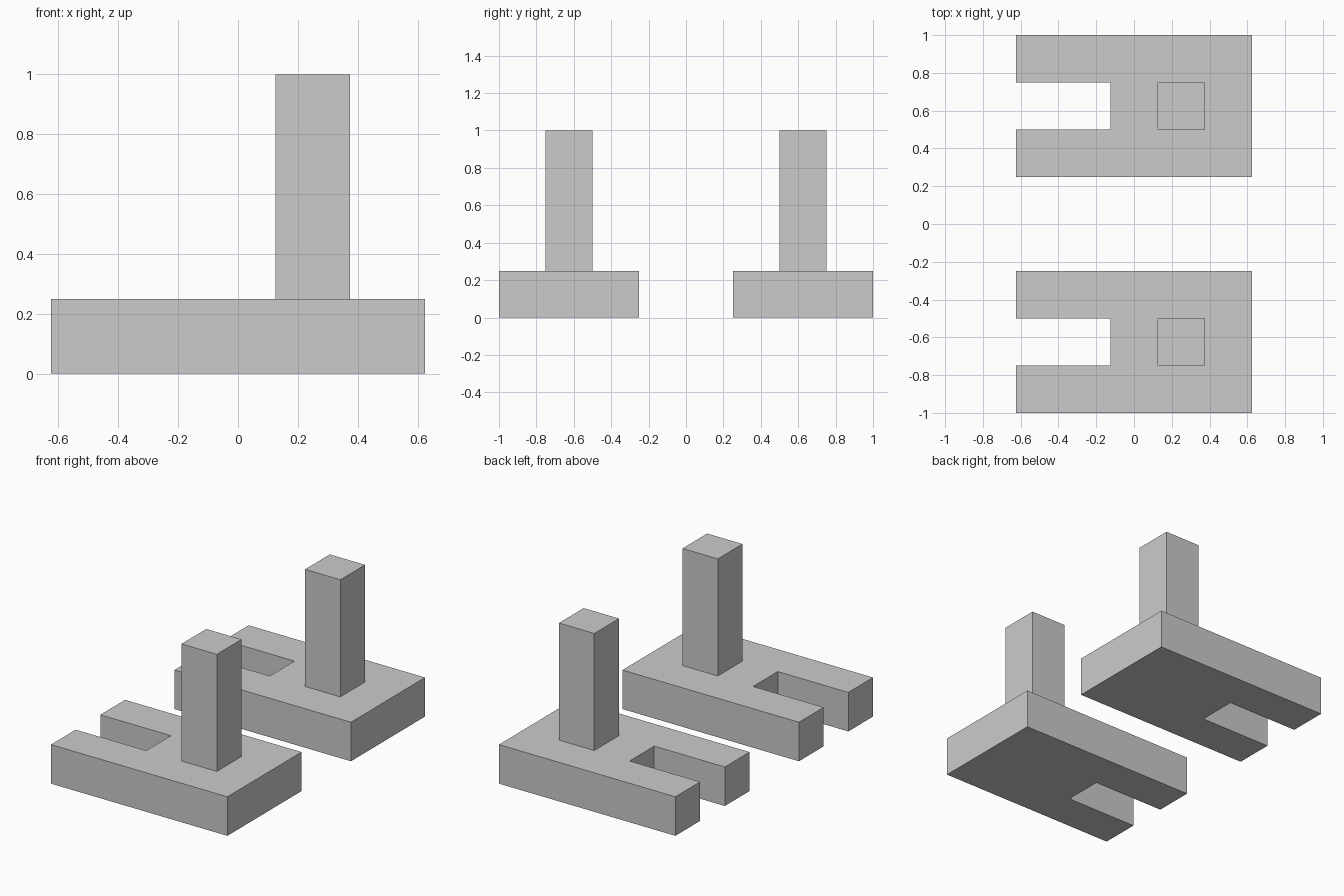
import bpy, bmesh
from mathutils import Vector

if "Cube" in bpy.data.objects:
    bpy.data.objects.remove(bpy.data.objects["Cube"])

CELL = 0.25


def extrude_up(bm, faces, height):
    """Extrude faces straight up and return the raised cap."""
    geom = bmesh.ops.extrude_face_region(bm, geom=faces)["geom"]
    verts = [g for g in geom if isinstance(g, bmesh.types.BMVert)]
    bmesh.ops.translate(bm, verts=verts, vec=(0, 0, height))
    return [g for g in geom if isinstance(g, bmesh.types.BMFace)]


def slotted_base_with_post():
    bm = bmesh.new()
    # Base footprint: 5 x 3 square cells
    bmesh.ops.create_grid(bm, x_segments=5, y_segments=3, size=0.5)
    bmesh.ops.scale(bm, verts=bm.verts, vec=(5 * CELL, 3 * CELL, 1))

    # Open slot: two middle cells at the -x end
    slot = [f for f in bm.faces
            if f.calc_center_median().x < -CELL / 2
            and abs(f.calc_center_median().y) < CELL / 2]
    bmesh.ops.delete(bm, geom=slot, context="FACES")

    # Base slab, then the square post raised from one top cell
    top = extrude_up(bm, bm.faces[:], CELL)
    spot = Vector((CELL, 0, CELL))
    post = min(top, key=lambda f: (f.calc_center_median() - spot).length)
    extrude_up(bm, [post], 3 * CELL)

    bmesh.ops.recalc_face_normals(bm, faces=bm.faces[:])
    mesh = bpy.data.meshes.new("slotted_base_with_post")
    bm.to_mesh(mesh)
    bm.free()
    return mesh


# Two identical pieces, front and back
mesh = slotted_base_with_post()
for name, y in (("front_slotted_stand", -0.625), ("back_slotted_stand", 0.625)):
    obj = bpy.data.objects.new(name, mesh)
    obj.location.y = y
    bpy.context.collection.objects.link(obj)
